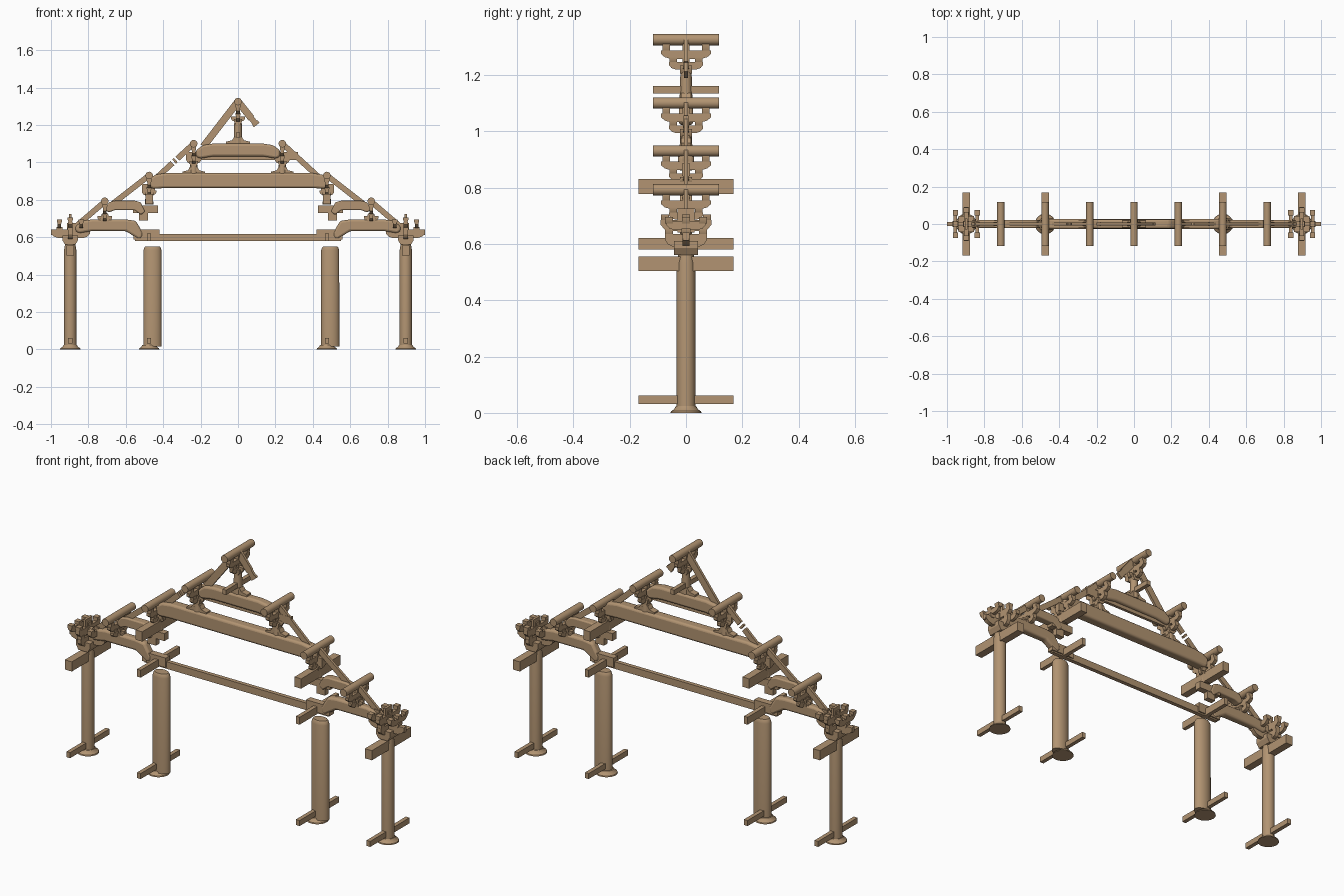
import bpy, bmesh, math
from mathutils import Matrix

cube = bpy.data.objects.get("Cube")
if cube:
    bpy.data.objects.remove(cube, do_unlink=True)

wood = bpy.data.materials.new("tan_wood")
wood.use_nodes = True
TAN = (0.445, 0.296, 0.168, 1)
wood.diffuse_color = TAN
wood.node_tree.nodes["Principled BSDF"].inputs["Base Color"].default_value = TAN
parts = []


def finish(name, bm, bevel=0):
    bmesh.ops.recalc_face_normals(bm, faces=bm.faces)
    mesh = bpy.data.meshes.new(name)
    bm.to_mesh(mesh)
    bm.free()
    ob = bpy.data.objects.new(name, mesh)
    bpy.context.collection.objects.link(ob)
    mesh.materials.append(wood)
    if bevel:
        mod = ob.modifiers.new("rounded", 'BEVEL')
        mod.width, mod.segments = bevel, 3
    parts.append(ob)
    return ob


def box(name, x, y, z0, z1, wx, wy):
    """Box centred on x, y between two heights; wx and wy are full widths."""
    bm = bmesh.new()
    bmesh.ops.create_cube(bm, size=1, matrix=Matrix.Translation((x, y, (z0 + z1) / 2))
                          @ Matrix.Diagonal((wx, wy, z1 - z0, 1)))
    return finish(name, bm)


def slab(name, outline, axis, centre, width, bevel=0):
    """Extrude an outline of (u, z) pairs along x or y."""
    bm = bmesh.new()
    def at(u, z, d):
        return (u, d, z) if axis == 'y' else (d, u, z)
    a, b = centre - width / 2, centre + width / 2
    front = [bm.verts.new(at(u, z, a)) for u, z in outline]
    back = [bm.verts.new(at(u, z, b)) for u, z in outline]
    bm.faces.new(front)
    bm.faces.new(back[::-1])
    n = len(outline)
    for i in range(n):
        j = (i + 1) % n
        bm.faces.new((front[i], back[i], back[j], front[j]))
    return finish(name, bm, bevel)


def lathe(name, x, profile, squash=1, sides=28):
    """Turned part from (radius, z) pairs; squash flattens it in y."""
    bm = bmesh.new()
    rings = []
    for r, z in profile:
        rings.append([bm.verts.new((x + r * math.cos(math.tau * i / sides),
                                    r * squash * math.sin(math.tau * i / sides), z))
                      for i in range(sides)])
    bm.faces.new(rings[0])
    bm.faces.new(rings[-1])
    for lo, hi in zip(rings, rings[1:]):
        for i in range(sides):
            j = (i + 1) % sides
            bm.faces.new((lo[i], lo[j], hi[j], hi[i]))
    return finish(name, bm)


def purlin(x, top, r=0.02, length=0.235):
    bm = bmesh.new()
    bmesh.ops.create_cone(bm, cap_ends=True, segments=20, radius1=r, radius2=r, depth=length,
                          matrix=Matrix.Translation((x, 0, top - r)) @ Matrix.Rotation(math.pi / 2, 4, 'X'))
    finish("purlin", bm)


def arm(name, c, half, z0, h, axis, centre, width=0.02):
    """Boat-shaped bracket arm with upturned ends."""
    side = [(half, z0 + h), (half, z0 + h * 0.55), (half * 0.85, z0 + h * 0.18), (half * 0.62, z0)]
    outline = [(c + u, z) for u, z in side] + [(c - u, z) for u, z in side[::-1]]
    return slab(name, outline, axis, centre, width)


def cup(name, x, y, z0, z1, w):
    """Bearing block narrowing at its foot."""
    m = z0 + (z1 - z0) * 0.5
    h = w / 2
    slab(name, [(x - h * 0.65, z0), (x + h * 0.65, z0), (x + h, m), (x + h, z1), (x - h, z1), (x - h, m)],
         'y', y, w)


def moon_beam(name, x0, x1, top, h, drop0, drop1, width):
    """Cambered beam with rounded shoulders; drop lowers each end."""
    ramp = min(0.09, (x1 - x0) * 0.25)
    outline = [(x0, top - h - drop0 + 0.012), (x0 + 0.02, top - h - drop0), (x0 + ramp, top - h),
               (x1 - ramp, top - h), (x1 - 0.02, top - h - drop1), (x1, top - h - drop1 + 0.012),
               (x1, top - drop1 - 0.025), (x1 - ramp * 0.4, top - 0.008), (x1 - ramp, top),
               (x0 + ramp, top), (x0 + ramp * 0.4, top - 0.008), (x0, top - drop0 - 0.025)]
    return slab(name, outline, 'y', 0, width, 0.012)


def rafter(p, q, t=0.03, start=0, end=1):
    """Slanted strut, optionally only a fraction of its run."""
    dx, dz = q[0] - p[0], q[1] - p[1]
    n = math.hypot(dx, dz)
    ox, oz = -dz / n * t / 2, dx / n * t / 2
    a = (p[0] + dx * start, p[1] + dz * start)
    b = (p[0] + dx * end, p[1] + dz * end)
    slab("slanted_strut", [(a[0] + ox, a[1] + oz), (b[0] + ox, b[1] + oz),
                           (b[0] - ox, b[1] - oz), (a[0] - ox, a[1] - oz)], 'y', 0, 0.014)


def bracket_set(x, top, base, foot):
    """Purlin on two tiers of arms, with a post below."""
    purlin(x, top)
    for y in (-0.07, 0, 0.07):
        cup("small_block", x, y, top - 0.062, top - 0.036, 0.026)
    arm("upper_arm", 0, 0.088, top - 0.088, 0.03, 'x', x)
    for y in (-0.045, 0, 0.045):
        cup("small_block", x, y, top - 0.102, top - 0.082, 0.026)
    arm("lower_arm", 0, 0.06, top - 0.126, 0.026, 'x', x)
    arm("cross_arm", x, 0.038, top - 0.125, 0.025, 'y', 0)
    cup("bearing_block", x, 0, top - 0.14, top - 0.112, 0.044)
    if top - 0.135 > base:
        lathe("short_post", x, [(0.023, base), (0.02, top - 0.135)], sides=20)
    if foot:
        slab("post_foot", [(x - foot, base), (x + foot, base), (x + foot, base + 0.01),
                           (x + foot * 0.5, base + 0.018), (x + 0.02, base + 0.036), (x - 0.02, base + 0.036),
                           (x - foot * 0.5, base + 0.018), (x - foot, base + 0.01)], 'y', 0, 0.035)


# Roof bracket sets, from the ridge outward
bracket_set(0, 1.345, 1.10, 0.065)
box("ridge_tie", 0, 0, 1.134, 1.16, 0.022, 0.235)

for s in (-1, 1):
    bracket_set(s * 0.237, 1.12, 0.94, 0.06)
    bracket_set(s * 0.475, 0.95, 0.775, 0)
    bracket_set(s * 0.712, 0.812, 0.685, 0.035)

    # Columns, footings and lengthwise ties
    outer, inner = s * 0.897, s * 0.475
    for x in (outer, inner):
        lathe("footing", x, [(0.055, 0), (0.053, 0.006), (0.042, 0.013), (0.036, 0.024)])
        box("floor_tie", x, 0, 0.032, 0.062, 0.022, 0.336)
    lathe("outer_column", outer, [(0.033, 0.015), (0.033, 0.53), (0.027, 0.565)])
    lathe("inner_column", inner + 0.018, [(0.049, 0.015), (0.048, 0.53), (0.044, 0.543), (0.038, 0.551)], 0.68)
    box("eave_tie", outer, 0, 0.503, 0.555, 0.042, 0.336)
    box("inner_tie", inner, 0, 0.58, 0.62, 0.022, 0.336)
    box("upper_tie", inner, 0, 0.777, 0.83, 0.04, 0.336)

    # Eave bracket cluster
    cup("capital", outer, 0, 0.56, 0.61, 0.085)
    arm("eave_arm_out", s * 0.895, 0.105, 0.595, 0.045, 'y', 0, 0.024)
    arm("eave_arm_side", 0, 0.075, 0.59, 0.045, 'x', outer, 0.022)
    arm("eave_arm_top", 0, 0.09, 0.645, 0.04, 'x', outer, 0.022)
    box("eave_head", outer, 0, 0.64, 0.725, 0.014, 0.06)
    for y in (-0.06, 0, 0.06):
        cup("small_block", outer, y, 0.63, 0.652, 0.028)
        cup("small_block", outer, y * 1.25, 0.682, 0.705, 0.028)
    for x in (s * 0.955, s * 0.838):
        cup("small_block", x, 0, 0.632, 0.655, 0.032)
        arm("eave_cross_arm", 0, 0.07, 0.65, 0.03, 'x', x, 0.018)
        for y in (-0.06, 0, 0.06):
            cup("small_block", x, y, 0.672, 0.695, 0.028)
    box("eave_tongue", s * 0.975, 0, 0.612, 0.636, 0.05, 0.02)
    box("eave_beam_seat", s * 0.85, 0, 0.635, 0.675, 0.13, 0.03)

    # Side aisle beams
    for name, a, b, top, h, low in (("aisle_beam", 0.51, 0.87, 0.695, 0.062, 0.045),
                                    ("upper_aisle_beam", 0.5, 0.71, 0.795, 0.05, 0.025)):
        if s > 0:
            moon_beam(name, a, b, top, h, low, 0.012, 0.044)
        else:
            moon_beam(name, -b, -a, top, h, 0.012, low, 0.044)
    box("aisle_beam_end", s * 0.49, 0, 0.588, 0.64, 0.14, 0.036)
    box("upper_aisle_beam_end", s * 0.495, 0, 0.73, 0.77, 0.135, 0.036)
    box("beam_wedge", s * 0.505, 0, 0.69, 0.732, 0.05, 0.03)
    box("middle_beam_end", s * 0.478, 0, 0.84, 0.885, 0.07, 0.03)

    # Lower slanted struts
    rafter((s * 0.475, 0.93), (s * 0.70, 0.755))
    rafter((s * 0.712, 0.79), (s * 0.87, 0.655))

# Main crossbeams
box("long_tie", 0, 0, 0.58, 0.618, 1.1, 0.022)
moon_beam("middle_beam", -0.475, 0.485, 0.943, 0.08, 0.004, 0.004, 0.056)
moon_beam("top_beam", -0.225, 0.225, 1.10, 0.068, 0.012, 0.012, 0.05)
box("top_beam_tenon", 0.022, 0, 1.012, 1.055, 0.6, 0.016)

# Upper slanted struts, with the broken ones in pieces
rafter((0, 1.325), (-0.185, 1.085), 0.038)
rafter((0, 1.325), (0.1, 1.2), 0.038, 0, 0.72)
rafter((0, 1.325), (0.1, 1.2), 0.03, 0.7, 0.9)
rafter((0, 1.325), (0.1, 1.2), 0.038, 0.9, 1)
rafter((0.237, 1.1), (0.455, 0.9))
for start, end in ((0, 0.4), (0.44, 0.48), (0.52, 1)):
    rafter((-0.237, 1.1), (-0.455, 0.9), 0.03, start, end)

# Smooth the round parts, keep the carved edges crisp
bpy.ops.object.select_all(action='DESELECT')
for ob in parts:
    ob.select_set(True)
bpy.context.view_layer.objects.active = parts[0]
bpy.ops.object.shade_smooth_by_angle(angle=math.radians(30))
